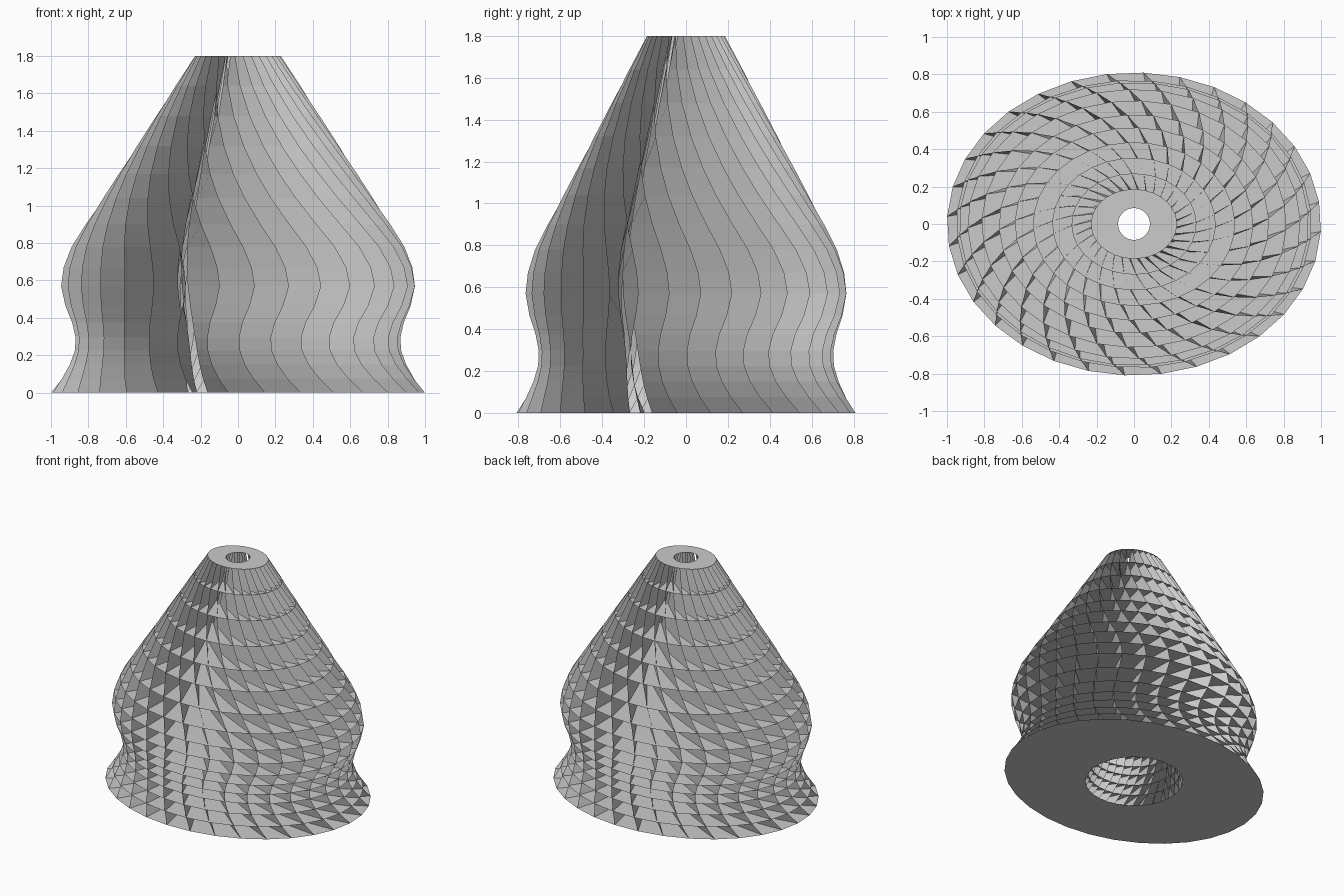
import bpy, bmesh
from math import cos, sin, pi, radians

if "Cube" in bpy.data.objects:
    bpy.data.objects.remove(bpy.data.objects["Cube"])

FINS = 32
HEIGHT = 1.8
SQUASH = 0.81
# floor height, outer radius
LEVELS = [(0, 1), (.075, .945), (.15, .9), (.225, .872), (.295, .868),
          (.375, .887), (.465, .925), (.57, .95), (.67, .935), (.78, .89),
          (.9, .815), (1.04, .722), (1.17, .637), (1.32, .54),
          (1.48, .437), (1.64, .334), (HEIGHT, .23)]

grey = bpy.data.materials.new("light_grey")
grey.use_nodes = True
grey.diffuse_color = (.6, .6, .6, 1)
grey.node_tree.nodes["Principled BSDF"].inputs["Base Color"].default_value = (.6, .6, .6, 1)


def rings(bm, z, radius):
    """Outer elliptical ring and inner round ring of one level."""
    outer, inner = [], []
    hole = .34 * radius + .007
    lag = radians(25 + 28 * sin(pi * z / HEIGHT))
    for k in range(FINS):
        t = 2 * pi * k / FINS + radians(8.4 - 60 * (1 - radius))
        outer.append(bm.verts.new((radius * cos(t), SQUASH * radius * sin(t), z)))
        inner.append(bm.verts.new((hole * cos(t - lag), hole * sin(t - lag), z)))
    return outer, inner


def finish(bm, name):
    mesh = bpy.data.meshes.new(name)
    bm.to_mesh(mesh)
    bm.free()
    mesh.materials.append(grey)
    bpy.context.collection.objects.link(bpy.data.objects.new(name, mesh))


# Thin floor plates with a round central opening
bm = bmesh.new()
for z, radius in LEVELS:
    outer, inner = rings(bm, z, radius)
    for k in range(FINS):
        n = (k + 1) % FINS
        face = bm.faces.new((outer[k], outer[n], inner[n], inner[k]))
        if z == 0:
            face.normal_flip()
finish(bm, "floor_plates")

# Swirling upright fins between the floors
bm = bmesh.new()
levels = [rings(bm, z, radius) for z, radius in LEVELS]
for (low_out, low_in), (up_out, up_in) in zip(levels, levels[1:]):
    for k in range(FINS):
        bm.faces.new((low_in[k], low_out[k], up_out[k], up_in[k]))
finish(bm, "swirling_fins")
